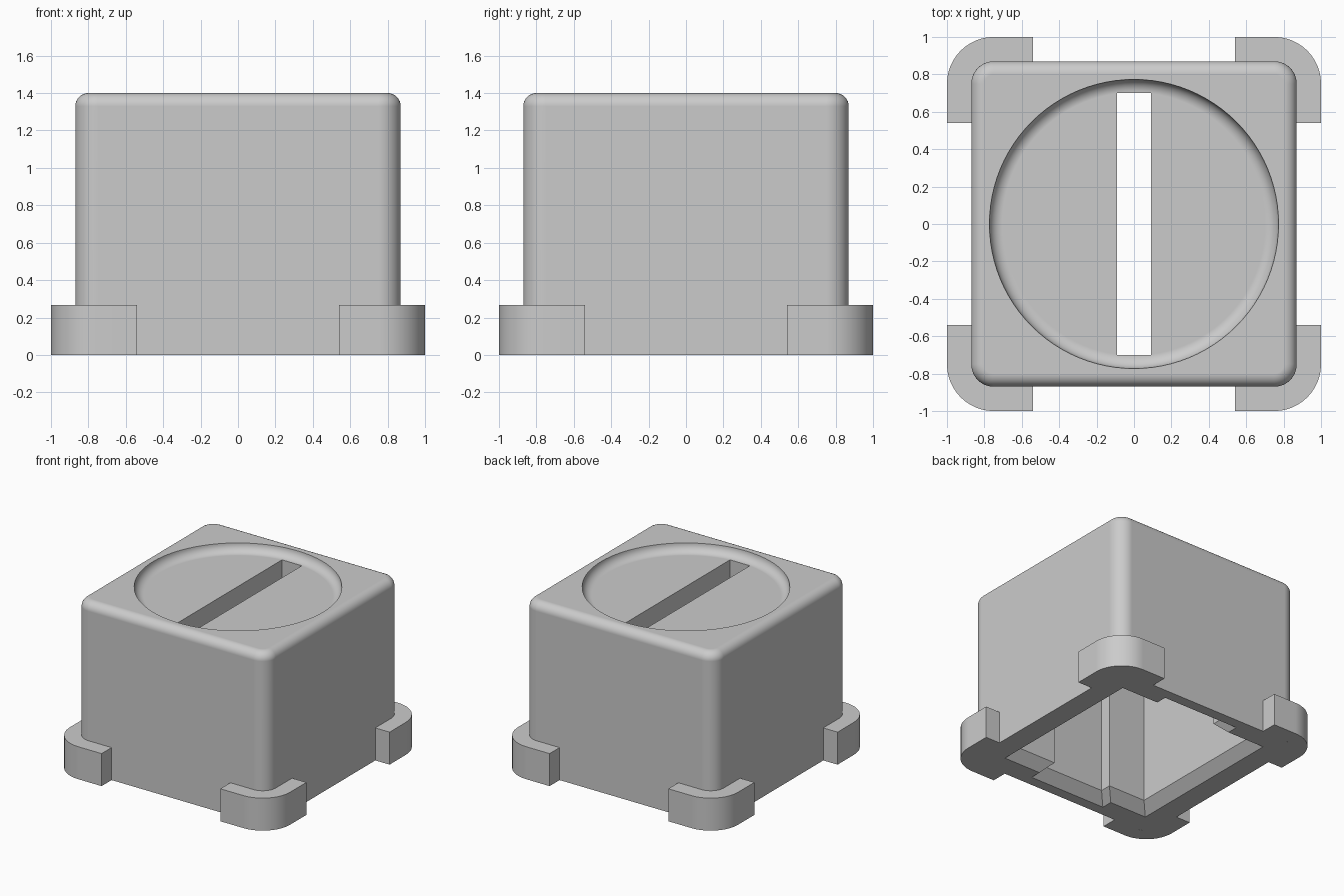
import bpy, bmesh, math

cube = bpy.data.objects.get("Cube")
if cube:
    bpy.data.objects.remove(cube, do_unlink=True)

HALF, HEIGHT = 0.87, 1.4          # main block
CORNER, FILLET = 0.12, 0.07       # upright and top edge rounding
FOOT_H, FOOT_END = 0.267, 0.54
CHAMFER, CEILING = 0.08, 1.13     # hollow underside

grey = bpy.data.materials.new("plain_grey")
grey.use_nodes = True
colour = (0.6, 0.6, 0.6, 1)
grey.diffuse_color = colour
grey.node_tree.nodes["Principled BSDF"].inputs["Base Color"].default_value = colour


def make_object(name, bm):
    bmesh.ops.recalc_face_normals(bm, faces=bm.faces)
    mesh = bpy.data.meshes.new(name)
    bm.to_mesh(mesh)
    bm.free()
    mesh.materials.append(grey)
    ob = bpy.data.objects.new(name, mesh)
    bpy.context.collection.objects.link(ob)
    return ob


def activate(ob):
    bpy.ops.object.select_all(action='DESELECT')
    ob.select_set(True)
    bpy.context.view_layer.objects.active = ob


def loft(sections):
    """Closed solid through a stack of (outline, z) sections."""
    bm = bmesh.new()
    rings = [[bm.verts.new((x, y, z)) for x, y in pts] for pts, z in sections]
    n = len(rings[0])
    for low, high in zip(rings, rings[1:]):
        for i in range(n):
            j = (i + 1) % n
            bm.faces.new((low[i], low[j], high[j], high[i]))
    bm.faces.new(rings[0][::-1])
    bm.faces.new(rings[-1])
    return bm


def bevel(bm, test, width, segments):
    edges = [e for e in bm.edges if test(*e.verts)]
    bmesh.ops.bevel(bm, geom=edges, offset=width, segments=segments,
                    profile=0.5, affect='EDGES')


def rectangle(hx, hy):
    return [(-hx, -hy), (hx, -hy), (hx, hy), (-hx, hy)]


def cut(ob, name, bm):
    tool = make_object(name, bm)
    tool.hide_render = True
    activate(ob)
    mod = ob.modifiers.new(name, 'BOOLEAN')
    mod.operation, mod.solver, mod.object = 'DIFFERENCE', 'EXACT', tool
    bpy.ops.object.modifier_apply(modifier=mod.name)
    bpy.data.objects.remove(tool, do_unlink=True)


def finish(ob):
    activate(ob)
    bpy.ops.object.shade_smooth_by_angle(angle=math.radians(30))
    mod = ob.modifiers.new("even_shading", 'WEIGHTED_NORMAL')
    mod.keep_sharp = True


# Block with rounded uprights and top rim
bm = loft([(rectangle(HALF, HALF), 0), (rectangle(HALF, HALF), HEIGHT)])
bevel(bm, lambda a, b: abs(a.co.z - b.co.z) > 1, CORNER, 10)
bevel(bm, lambda a, b: min(a.co.z, b.co.z) > HEIGHT - 0.001, FILLET, 8)
body = make_object("body", bm)


# Hollow underside: square with a wide recess front and back, chamfered mouth
def cavity_outline(grow):
    s, r, w = 0.61 + grow, 0.702 + grow, 0.27 + grow
    quarter = [(s, s), (w, s), (w, r)]
    half = quarter + [(-x, y) for x, y in reversed(quarter)]
    return half + [(-x, -y) for x, y in half]


cut(body, "cavity_cutter", loft([
    (cavity_outline(2 * CHAMFER), -CHAMFER),
    (cavity_outline(0), CHAMFER),
    (cavity_outline(0), CEILING)]))

# Round dish in the top with a coved edge
bm = bmesh.new()
bmesh.ops.create_cone(bm, cap_ends=True, segments=96, radius1=0.773,
                      radius2=0.773, depth=0.2)
bmesh.ops.translate(bm, verts=bm.verts, vec=(0, 0, HEIGHT - FILLET + 0.1))
bevel(bm, lambda a, b: max(a.co.z, b.co.z) < HEIGHT, FILLET, 8)
cut(body, "dish_cutter", bm)

# Long slot through the dish floor
slot = rectangle(0.09, 0.7)
cut(body, "slot_cutter", loft([(slot, CEILING - 0.1), (slot, HEIGHT + 0.1)]))
finish(body)


# Corner feet wrapping the block, mirrored to all four corners
def corner_arc(radius, steps=12):
    c = HALF - CORNER
    angles = [math.pi / 2 * i / steps for i in range(steps + 1)]
    return [(c + radius * math.cos(a), c + radius * math.sin(a)) for a in angles]


outline = ([(HALF, FOOT_END), (1, FOOT_END)] + corner_arc(1 - HALF + CORNER)
           + [(FOOT_END, 1), (FOOT_END, HALF)] + corner_arc(CORNER)[::-1])
feet = make_object("corner_feet", loft([(outline, 0), (outline, FOOT_H)]))
mirror = feet.modifiers.new("mirror", 'MIRROR')
mirror.use_axis = (True, True, False)
activate(feet)
bpy.ops.object.modifier_apply(modifier=mirror.name)
finish(feet)
